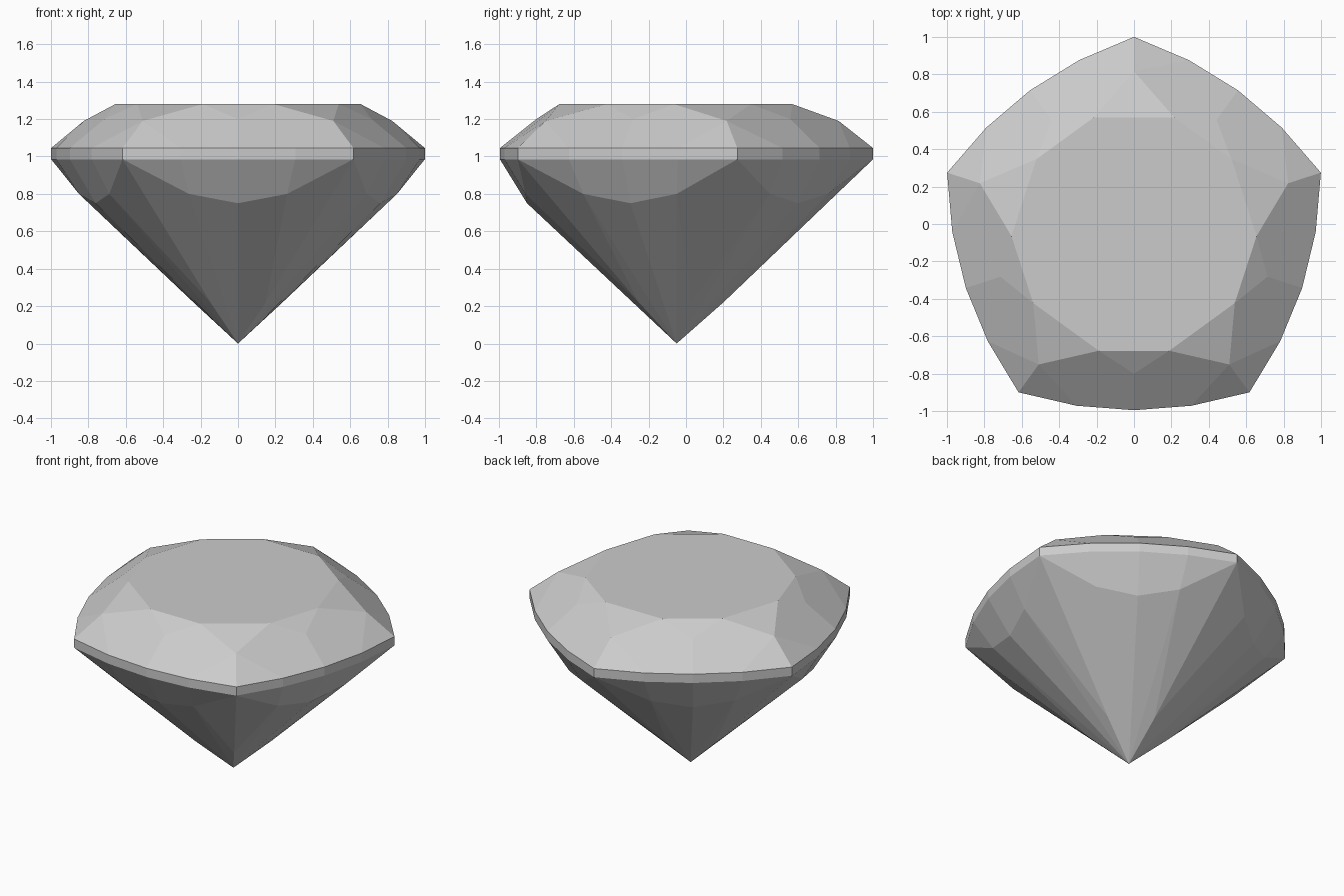
import bpy, bmesh
from math import sin, cos, radians

cube = bpy.data.objects.get("Cube")
if cube:
    bpy.data.objects.remove(cube)

SIDES = 5
STEP = 360 / SIDES
CENTRE_Y = -0.05
GIRDLE_LOW, GIRDLE_TOP = 0.985, 1.045

gem_grey = bpy.data.materials.new("gem_grey")
gem_grey.use_nodes = True
colour = (0.6, 0.6, 0.6, 1)
gem_grey.diffuse_color = colour
gem_grey.node_tree.nodes["Principled BSDF"].inputs["Base Color"].default_value = colour

bm = bmesh.new()


def ring(radius, offset, z):
    """One vertex per corner, turned by an offset from the corner direction."""
    verts = []
    for i in range(SIDES):
        a = radians(90 + i * STEP + offset)
        verts.append(bm.verts.new((radius * cos(a), CENTRE_Y + radius * sin(a), z)))
    return verts


def outline(z):
    """Bowed five-sided girdle outline: four points per side, in order."""
    parts = [ring(1.05, 0, z), ring(0.971, 17.6, z), ring(0.945, 36, z), ring(0.971, -17.6, z)]
    return [part[(i + (k == 3)) % SIDES] for i in range(SIDES) for k, part in enumerate(parts)]


low, top = outline(GIRDLE_LOW), outline(GIRDLE_TOP)
count = len(low)

# Girdle band
for i in range(count):
    j = (i + 1) % count
    bm.faces.new((low[i], low[j], top[j], top[i]))

# Crown rings
crown_corner = ring(0.866, 0, 1.19)
crown_mid = ring(0.75, 36, 1.20)
table_a = ring(0.655, 19.3, 1.28)
table_b = ring(0.655, -19.3, 1.28)

# Pavilion rings and tip
pav_side = ring(0.85, 18, 0.80)
pav_back = ring(0.85, -18, 0.80)
pav_mid = ring(0.80, 36, 0.75)
ridge = ring(0.25, 0, 0.22)
tip = bm.verts.new((0, CENTRE_Y, 0))

table = []
for i in range(SIDES):
    n = (i + 1) % SIDES
    c0, q0, mid, q1, c1 = [(4 * i + k) % count for k in range(5)]
    table += [table_b[i], table_a[i]]

    # Crown: star facets, main facets and corner facets
    facets = [
        (crown_corner[i], table_a[i], table_b[i]),
        (crown_mid[i], table_b[n], table_a[i]),
        (top[q0], top[mid], crown_mid[i], table_a[i], crown_corner[i]),
        (top[mid], top[q1], crown_corner[n], table_b[n], crown_mid[i]),
        (top[c0], top[q0], crown_corner[i]),
        (top[q1], top[c1], crown_corner[n]),
    ]

    # Pavilion: upper lens facets, corner facets and long facets to the tip
    facets += [
        (low[c0], pav_side[i], low[q0]),
        (low[q0], pav_side[i], pav_mid[i], low[mid]),
        (low[mid], pav_mid[i], pav_back[n], low[q1]),
        (low[q1], pav_back[n], low[c1]),
        (low[c0], ridge[i], pav_side[i]),
        (low[c1], pav_back[n], ridge[n]),
        (ridge[i], tip, pav_side[i]),
        (ridge[n], pav_back[n], tip),
        (pav_side[i], tip, pav_mid[i]),
        (pav_mid[i], tip, pav_back[n]),
    ]
    for facet in facets:
        bm.faces.new(facet)

# Flat table on top
bm.faces.new(table)
bmesh.ops.recalc_face_normals(bm, faces=bm.faces)

mesh = bpy.data.meshes.new("cut_gem")
bm.to_mesh(mesh)
bm.free()
mesh.materials.append(gem_grey)
bpy.context.collection.objects.link(bpy.data.objects.new("cut_gem", mesh))
